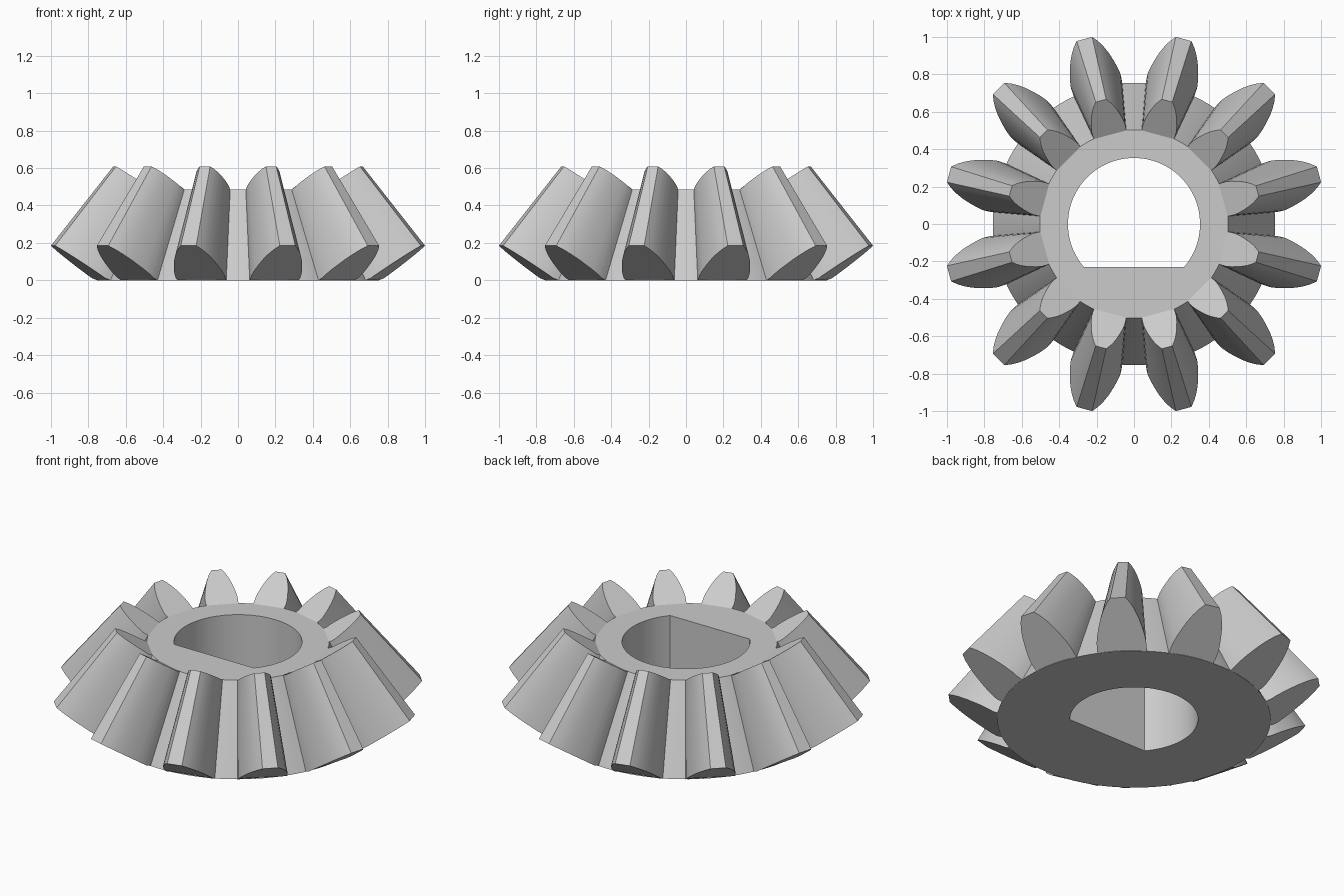
import bpy, bmesh
from math import sin, cos, pi, asin, radians, sqrt

default = bpy.data.objects.get("Cube")
if default:
    bpy.data.objects.remove(default)

TEETH = 12
APEX = 1.457            # height of the pitch cone apex
SHRINK = 2 / 3          # small end of the gear relative to the big end
BASE_R, TIP_R, TIP_Z = 0.755, 1.024, 0.185
BORE_R, FLAT_Y = 0.353, 0.23

steel = bpy.data.materials.new("grey steel")
steel.use_nodes = True
GREY = (0.6, 0.6, 0.6, 1)
steel.diffuse_color = GREY
steel.node_tree.nodes["Principled BSDF"].inputs["Base Color"].default_value = GREY


def taper(p):
    """Move a big-end point to the small end, along the line to the apex."""
    x, y, z = p
    return x * SHRINK, y * SHRINK, APEX + (z - APEX) * SHRINK


def finish(bm, name):
    bmesh.ops.recalc_face_normals(bm, faces=bm.faces)
    mesh = bpy.data.meshes.new(name)
    bm.to_mesh(mesh)
    bm.free()
    mesh.materials.append(steel)
    mesh.shade_smooth()
    mesh.set_sharp_from_angle(angle=radians(30))
    return mesh


def add_object(mesh, name):
    obj = bpy.data.objects.new(name, mesh)
    bpy.context.collection.objects.link(obj)
    return obj


def bridge(bm, a, b):
    for i in range(len(a)):
        j = (i + 1) % len(a)
        bm.faces.new((a[i], a[j], b[j], b[i]))


# Conical body with a D-shaped bore
corner = asin(FLAT_Y / BORE_R)
arc_steps, flat_steps = 72, 28
arc = pi + 2 * corner
angles = [-corner + arc * i / arc_steps for i in range(arc_steps)]
angles += [pi + corner + (2 * pi - arc) * i / flat_steps for i in range(flat_steps)]


def bore_radius(a):
    return min(BORE_R, -FLAT_Y / sin(a)) if sin(a) < -0.1 else BORE_R


bm = bmesh.new()
outer = [(BASE_R * cos(a), BASE_R * sin(a), 0) for a in angles]
inner = [(bore_radius(a) * cos(a), bore_radius(a) * sin(a), 0) for a in angles]
top_z = taper((0, 0, 0))[2]
loops = [outer, [taper(p) for p in outer], [(x, y, top_z) for x, y, z in inner], inner]
rings = [[bm.verts.new(p) for p in loop] for loop in loops]
for i in range(4):
    bridge(bm, rings[i], rings[(i + 1) % 4])
add_object(finish(bm, "gear_body"), "gear_body")

# One tapered tooth: radius and half width from tip to root
flank = [(TIP_R, 0.043), (0.995, 0.067), (0.96, 0.088), (0.92, 0.106),
         (0.88, 0.119), (0.84, 0.130), (0.80, 0.137), (0.77, 0.137)]
root_w = 0.134
flank.append((sqrt(BASE_R ** 2 - root_w ** 2) - 0.002, root_w))


def back_cone(r, w):
    return r, w, max(0, (r - BASE_R) * TIP_Z / (TIP_R - BASE_R))


outline = [back_cone(r, w) for r, w in flank]
outline += [back_cone(r, -w) for r, w in reversed(flank)]
bm = bmesh.new()
big = [bm.verts.new(p) for p in outline]
small = [bm.verts.new(taper(p)) for p in outline]
bridge(bm, big, small)
bm.faces.new(big)
bm.faces.new(small)
tooth_mesh = finish(bm, "tooth")

# Ring of teeth
for i in range(TEETH):
    tooth = add_object(tooth_mesh, f"tooth_{i + 1}")
    tooth.rotation_euler.z = 2 * pi * (i + 0.5) / TEETH
